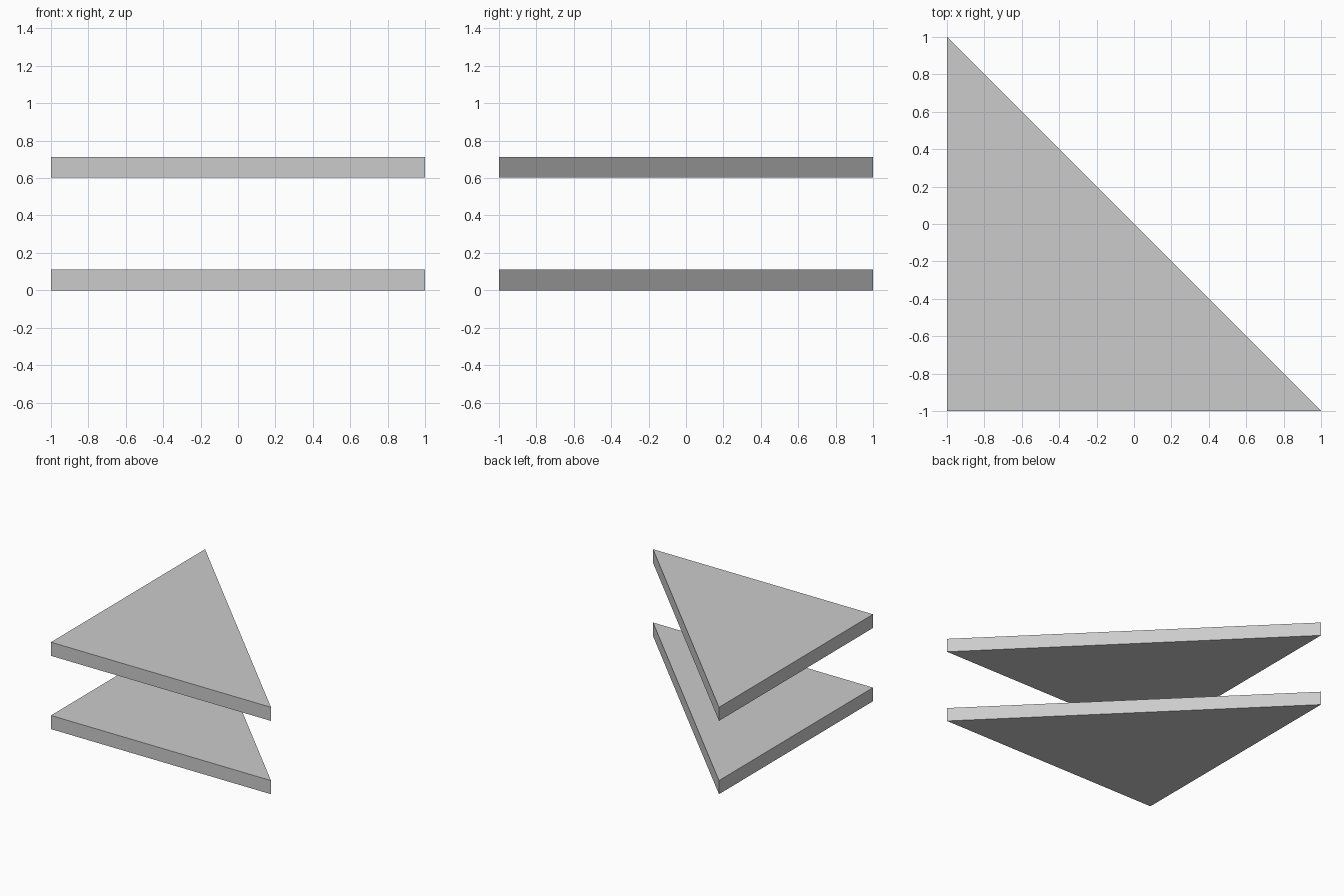
import bpy, bmesh
from mathutils import Vector

if "Cube" in bpy.data.objects:
    bpy.data.objects.remove(bpy.data.objects["Cube"])

THICKNESS = 0.112
CORNERS = [(-1, -1), (1, -1), (-1, 1)]


def triangular_shelf(name, z):
    """Right-triangle board with its underside at height z."""
    bm = bmesh.new()
    base = bm.faces.new([bm.verts.new((x, y, z)) for x, y in CORNERS])
    ext = bmesh.ops.extrude_face_region(bm, geom=[base], use_keep_orig=True)
    top = [v for v in ext["geom"] if isinstance(v, bmesh.types.BMVert)]
    bmesh.ops.translate(bm, verts=top, vec=Vector((0, 0, THICKNESS)))
    bmesh.ops.recalc_face_normals(bm, faces=bm.faces)
    mesh = bpy.data.meshes.new(name)
    bm.to_mesh(mesh)
    bm.free()
    obj = bpy.data.objects.new(name, mesh)
    bpy.context.collection.objects.link(obj)
    return obj


# Two identical corner shelves, one above the other
for name, z in (("lower_shelf", 0.0), ("upper_shelf", 0.602)):
    triangular_shelf(name, z)
